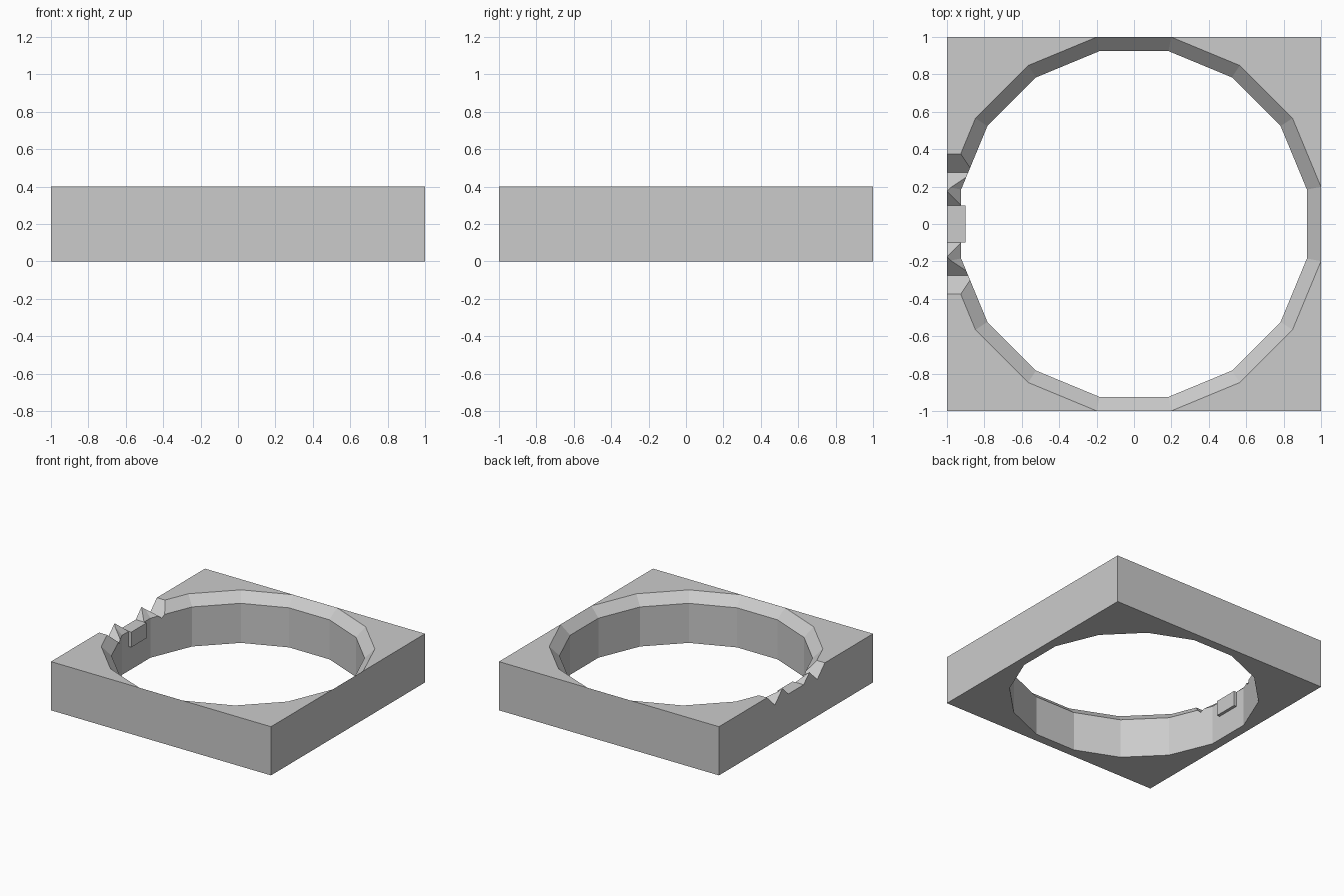
import bpy, bmesh, math

if "Cube" in bpy.data.objects:
    bpy.data.objects.remove(bpy.data.objects["Cube"])

SIDES = 16
HALF_STEP = math.pi / SIDES


def make_object(name, bm):
    bmesh.ops.recalc_face_normals(bm, faces=bm.faces)
    mesh = bpy.data.meshes.new(name)
    bm.to_mesh(mesh)
    bm.free()
    obj = bpy.data.objects.new(name, mesh)
    bpy.context.collection.objects.link(obj)
    return obj


def loft(name, rings):
    """Closed solid through a list of equally sized point rings."""
    bm = bmesh.new()
    loops = [[bm.verts.new(p) for p in ring] for ring in rings]
    n = len(loops[0])
    for a, b in zip(loops, loops[1:]):
        for i in range(n):
            j = (i + 1) % n
            bm.faces.new((a[i], a[j], b[j], b[i]))
    bm.faces.new(loops[0])
    bm.faces.new(loops[-1])
    return make_object(name, bm)


def box(name, x0, x1, y0, y1, z0, z1):
    return loft(name, [[(x0, y0, z), (x1, y0, z), (x1, y1, z), (x0, y1, z)] for z in (z0, z1)])


def polygon_ring(apothem, z):
    r = apothem / math.cos(HALF_STEP)
    return [(r * math.cos((2 * k + 1) * HALF_STEP), r * math.sin((2 * k + 1) * HALF_STEP), z)
            for k in range(SIDES)]


def boolean(target, other, operation):
    mod = target.modifiers.new(operation.lower(), 'BOOLEAN')
    mod.operation = operation
    mod.solver = 'EXACT'
    mod.object = other
    bpy.context.view_layer.objects.active = target
    bpy.ops.object.modifier_apply(modifier=mod.name)
    bpy.data.objects.remove(other, do_unlink=True)


# Square block
frame = box("square_frame", -1, 1, -1, 1, 0, 0.4)

# Sixteen-sided opening with a 45 degree chamfer at the top
inner = 0.9245
hole = loft("hole_cutter", [polygon_ring(inner, -0.1), polygon_ring(inner, 0.325),
                            polygon_ring(inner + 0.175, 0.5)])
boolean(frame, hole, 'DIFFERENCE')

# Small tab poking into the opening on the left side
tab = box("tab", -0.97, -0.9, -0.099, 0.099, 0.2, 0.38)
boolean(frame, tab, 'UNION')

# Zigzag notches across the left rim, mirrored about y = 0
half = [(0.475, 0.5), (0.275, 0.3), (0.175, 0.4), (0.1, 0.325)]
profile = half + [(-y, z) for y, z in reversed(half)]
notch = loft("notch_cutter", [[(x, y, z) for y, z in profile] for x in (-1.1, -0.75)])
boolean(frame, notch, 'DIFFERENCE')
